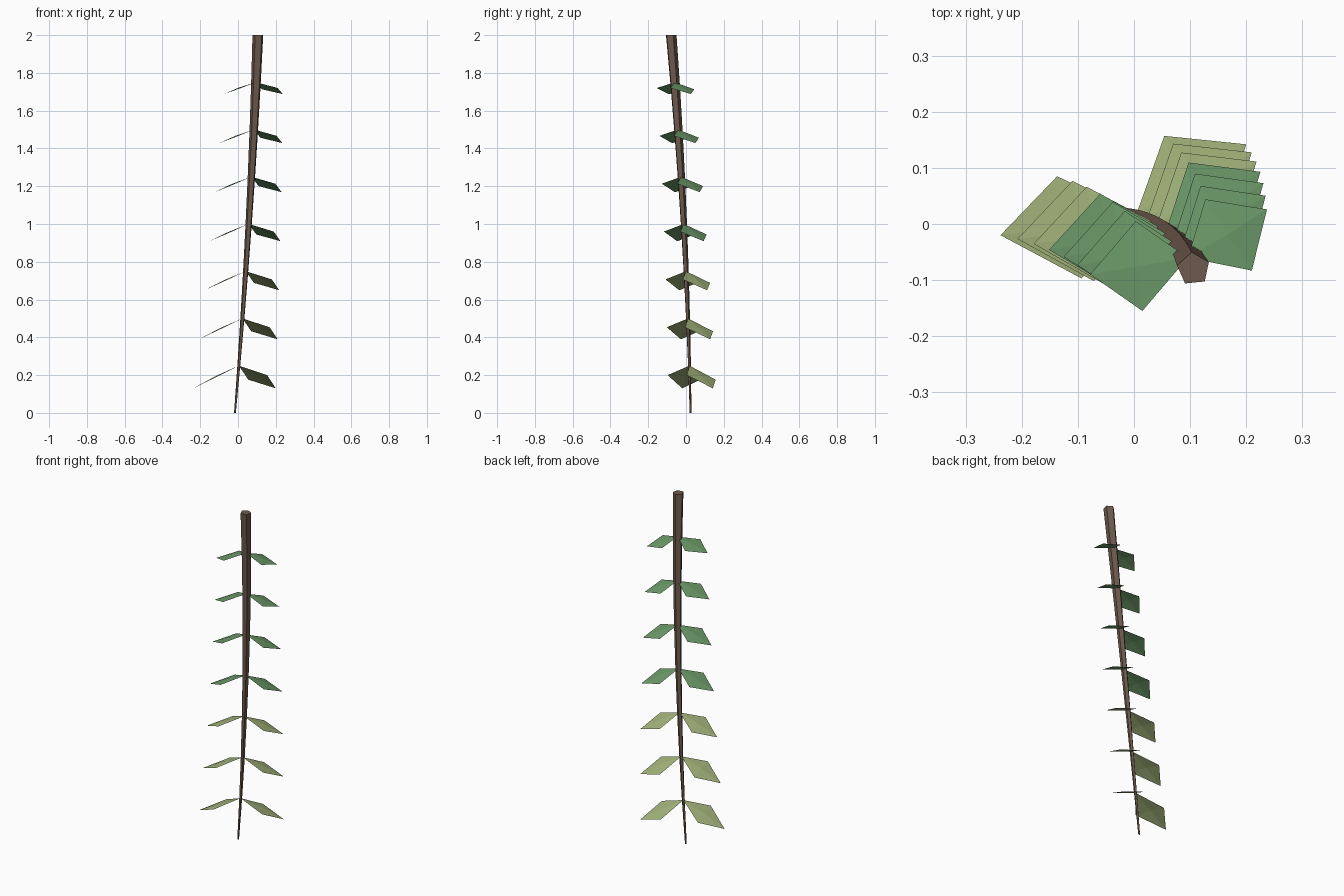
import bpy, math
from mathutils import Vector

if "Cube" in bpy.data.objects:
    bpy.data.objects.remove(bpy.data.objects["Cube"])


def material(name, color):
    m = bpy.data.materials.new(name)
    m.diffuse_color = (*color, 1)
    m.use_nodes = True
    m.node_tree.nodes["Principled BSDF"].inputs["Base Color"].default_value = m.diffuse_color
    return m


bark = material("bark_brown", (0.155, 0.102, 0.073))
young = material("young_olive", (0.37, 0.46, 0.20))
mature = material("mature_green", (0.15, 0.32, 0.14))


def make_object(name, verts, faces, mat):
    mesh = bpy.data.meshes.new(name)
    mesh.from_pydata(verts, [], faces)
    mesh.materials.append(mat)
    mesh.update()
    ob = bpy.data.objects.new(name, mesh)
    bpy.context.collection.objects.link(ob)
    return ob


def stem_center(z):
    return Vector((-0.016 + 0.085 * z - 0.012 * z * z,
                   0.024 - 0.020 * z - 0.016 * z * z, z))


# Hanging stem: curved five-sided tube, thick at the top
SIDES, RINGS = 5, 9
verts, faces = [], []
for i in range(RINGS):
    z = 0.25 * i
    r = 0.005 + 0.0125 * z
    for k in range(SIDES):
        a = math.radians(24 + 72 * k)
        verts.append(stem_center(z) + Vector((r * math.cos(a), r * math.sin(a), 0)))
for i in range(RINGS - 1):
    for k in range(SIDES):
        a, b = i * SIDES + k, i * SIDES + (k + 1) % SIDES
        faces.append((a, b, b + SIDES, a + SIDES))
faces.append(tuple(reversed(range(SIDES))))
faces.append(tuple(range((RINGS - 1) * SIDES, RINGS * SIDES)))
make_object("stem", verts, faces, bark)

# Leaf corners relative to the stem (side, tip, side), lowest and highest pair
LEAVES = {
    "left_leaf": (
        [(-0.1415, 0.067, -0.070), (-0.2425, -0.038, -0.12), (-0.098, -0.115, -0.050)],
        [(-0.093, 0.065, -0.035), (-0.174, -0.030, -0.063), (-0.081, -0.095, -0.030)]),
    "right_leaf": (
        [(0.150, -0.014, -0.050), (0.1955, 0.124, -0.12), (0.0495, 0.139, -0.074)],
        [(0.114, -0.023, -0.030), (0.141, 0.086, -0.062), (0.031, 0.104, -0.037)]),
}

# Leaf pairs: four-sided blades with a slightly raised middle
for i in range(7):
    base = stem_center(0.25 * (i + 1))
    for name, (low, high) in LEAVES.items():
        corners = [base] + [base + Vector(p).lerp(Vector(q), i / 6)
                            for p, q in zip(low, high)]
        middle = sum(corners, Vector()) / 4 + Vector((0, 0, 0.006))
        tris = [(k, (k + 1) % 4, 4) for k in range(4)]
        # keep the blade facing upward
        if (corners[1] - base).cross(corners[3] - base).z < 0:
            tris = [t[::-1] for t in tris]
        make_object(f"{name}_{i + 1}", corners + [middle], tris,
                    young if i < 3 else mature)
